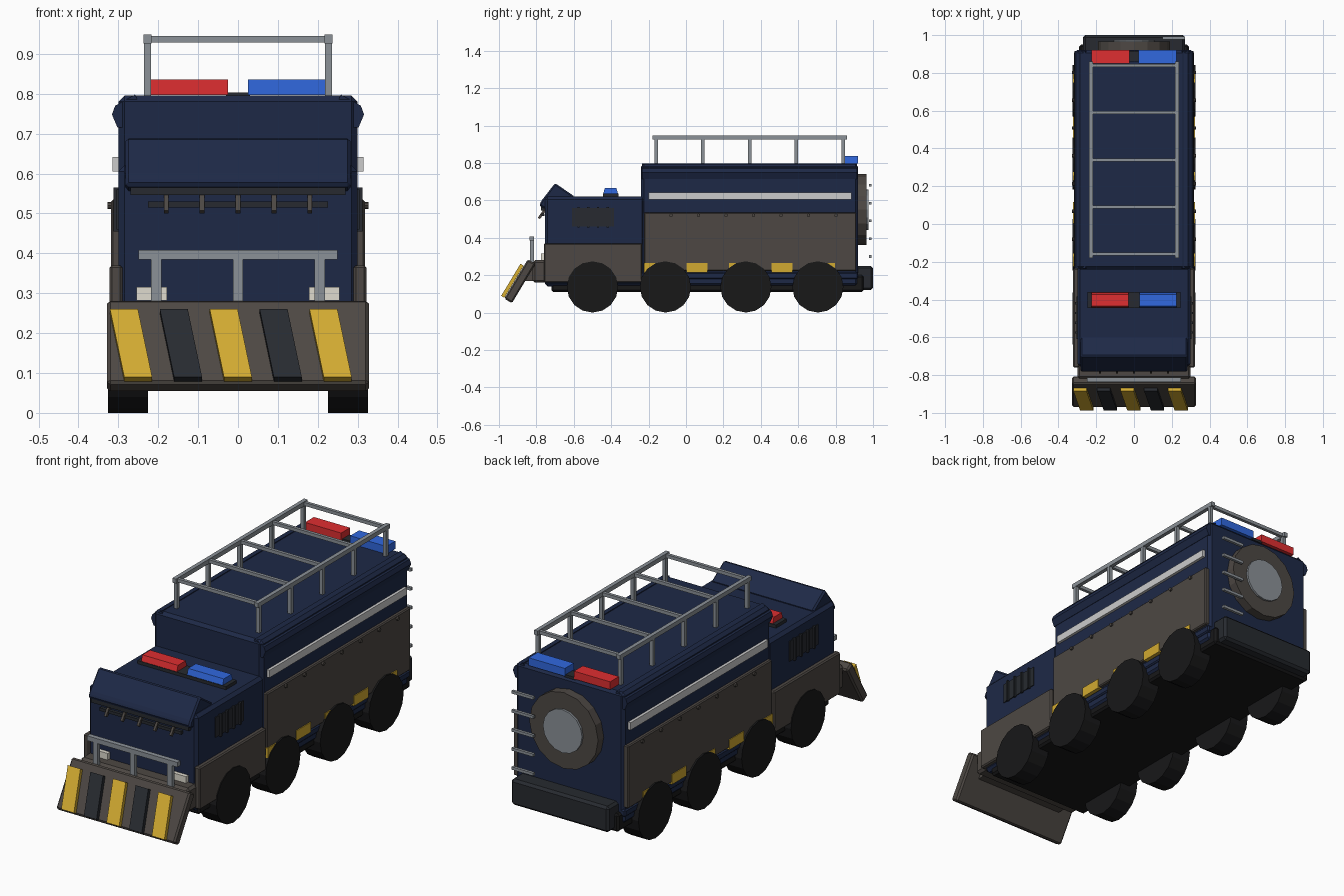
import bpy, bmesh
from math import radians, pi
from mathutils import Matrix, Vector

if "Cube" in bpy.data.objects:
    bpy.data.objects.remove(bpy.data.objects["Cube"])


def material(name, r, g, b):
    m = bpy.data.materials.new(name)
    m.diffuse_color = [(c / 255) ** 2.2 for c in (r, g, b)] + [1]
    m.use_nodes = True
    m.node_tree.nodes["Principled BSDF"].inputs["Base Color"].default_value = m.diffuse_color
    return m


NAVY = material("navy", 35, 45, 72)
ARMOR = material("armor", 78, 73, 69)
DARK = material("dark", 43, 46, 51)
BLACK = material("black", 30, 30, 31)
STEEL = material("steel", 138, 144, 150)
WHITE = material("white", 190, 192, 192)
LAMP = material("lamp", 222, 218, 205)
YELLOW = material("yellow", 208, 168, 52)
RED = material("red", 222, 50, 52)
BLUE = material("blue", 52, 104, 222)


def finish(name, bm, mat, bevel=0, matrix=None):
    if bevel:
        bmesh.ops.bevel(bm, geom=bm.edges[:], offset=bevel, segments=1, affect='EDGES')
    if matrix:
        bm.transform(matrix)
    bmesh.ops.recalc_face_normals(bm, faces=bm.faces[:])
    me = bpy.data.meshes.new(name)
    bm.to_mesh(me)
    bm.free()
    me.materials.append(mat)
    ob = bpy.data.objects.new(name, me)
    bpy.context.collection.objects.link(ob)
    return ob


def box(name, x, y, z, mat, bevel=0, tilt=0, shear=0):
    """Box from (min, max) ranges; tilt about x, shear moves x with height."""
    bm = bmesh.new()
    bmesh.ops.create_cube(bm, size=1)
    size = Vector((x[1] - x[0], y[1] - y[0], z[1] - z[0]))
    mid = Vector((x[0] + x[1], y[0] + y[1], z[0] + z[1])) / 2
    for v in bm.verts:
        v.co = v.co * size
        v.co.x += shear * v.co.z
    return finish(name, bm, mat, bevel,
                  Matrix.Translation(mid) @ Matrix.Rotation(radians(tilt), 4, 'X'))


def prism(name, pts, axis, lo, hi, mat, bevel=0):
    """Extrude a profile: axis 'X' takes (y, z) points, axis 'Y' takes (x, z)."""
    bm = bmesh.new()
    place = (lambda p: (lo, p[0], p[1])) if axis == 'X' else (lambda p: (p[0], lo, p[1]))
    face = bm.faces.new([bm.verts.new(place(p)) for p in pts])
    ext = bmesh.ops.extrude_face_region(bm, geom=[face])
    d = (hi - lo, 0, 0) if axis == 'X' else (0, hi - lo, 0)
    bmesh.ops.translate(bm, vec=d, verts=[g for g in ext['geom'] if isinstance(g, bmesh.types.BMVert)])
    return finish(name, bm, mat, bevel)


def cylinder(name, center, r, depth, axis, mat, sides=16, r2=None, bevel=0):
    bm = bmesh.new()
    bmesh.ops.create_cone(bm, cap_ends=True, segments=sides, radius1=r,
                          radius2=r if r2 is None else r2, depth=depth)
    rot = Matrix.Rotation(pi / 2, 4, 'Y') if axis == 'X' else Matrix.Rotation(-pi / 2, 4, 'X')
    return finish(name, bm, mat, bevel, Matrix.Translation(center) @ rot)


def sided(s, a, b):
    return tuple(sorted((s * a, s * b)))


# Main hull
box("chassis", (-0.29, 0.29), (-0.72, 0.95), (0.11, 0.2), BLACK, 0.01)
box("rear_body", (-0.3, 0.3), (-0.24, 0.92), (0.14, 0.795), NAVY, 0.015)
box("cab", (-0.3, 0.3), (-0.755, -0.22), (0.14, 0.62), NAVY, 0.015)
box("rear_bumper", (-0.27, 0.27), (0.9, 1.0), (0.12, 0.25), DARK, 0.012)
box("front_bumper", (-0.3, 0.3), (-0.82, -0.74), (0.16, 0.28), ARMOR, 0.012)

for s, side in ((1, "right"), (-1, "left")):
    # Armor and trim along the flank
    prism(side + "_roof_rail", [(s * 0.29, 0.715), (s * 0.302, 0.715), (s * 0.316, 0.748),
                                (s * 0.308, 0.77), (s * 0.258, 0.798), (s * 0.25, 0.78)],
          'Y', -0.235, 0.915, NAVY)
    box(side + "_body_armor", sided(s, 0.29, 0.318), (-0.225, 0.91), (0.222, 0.535), ARMOR, 0.005)
    box(side + "_sill", sided(s, 0.28, 0.308), (-0.24, 0.92), (0.18, 0.215), NAVY, 0.006)
    box(side + "_cab_armor", sided(s, 0.29, 0.322), (-0.76, -0.235), (0.16, 0.37), ARMOR, 0.006)
    box(side + "_white_stripe", sided(s, 0.29, 0.314), (-0.2, 0.885), (0.605, 0.642), WHITE)
    for i in range(5):
        y = -0.168 + 0.227 * i
        box(f"{side}_hazard_mark_{i}", sided(s, 0.3, 0.322), (y - 0.057, y + 0.057),
            (0.215, 0.265), YELLOW)
    for i in range(7):
        cylinder(f"{side}_bolt_{i}", (s * 0.32, -0.08 + 0.147 * i, 0.52), 0.009, 0.014, 'X', ARMOR, 8)

    # Barred cab window
    box(side + "_cab_window", sided(s, 0.29, 0.304), (-0.61, -0.385), (0.46, 0.56), DARK)
    for i in range(4):
        y = -0.575 + 0.052 * i
        box(f"{side}_window_bar_{i}", sided(s, 0.295, 0.312), (y - 0.006, y + 0.006), (0.455, 0.565), DARK)

    # Wheels
    for i, y in enumerate((-0.5, -0.11, 0.32, 0.705)):
        cylinder(f"{side}_wheel_{i}", (s * 0.276, y, 0.137), 0.137, 0.1, 'X', BLACK, 16)

    # Headlight
    box(side + "_headlight", sided(s, 0.178, 0.255), (-0.775, -0.74), (0.282, 0.315), LAMP)

    # Roof rack side
    box(side + "_rack_rail", sided(s, 0.217, 0.237), (-0.18, 0.86), (0.926, 0.948), STEEL)
    for i in range(5):
        y = -0.16 + 0.25 * i
        box(f"{side}_rack_post_{i}", sided(s, 0.218, 0.236), (y - 0.009, y + 0.009), (0.79, 0.935), STEEL)

    # Beacons, red on the left and blue on the right
    col = BLUE if s > 0 else RED
    box(side + "_rear_beacon", sided(s, 0.025, 0.225), (0.85, 0.92), (0.797, 0.836), col)
    prism(side + "_cab_beacon", [(-0.444, 0.63), (-0.362, 0.63), (-0.372, 0.665), (-0.434, 0.665)],
          'X', s * 0.028, s * 0.225, col)

for i in range(5):
    y = -0.16 + 0.25 * i
    box(f"rack_crossbar_{i}", (-0.228, 0.228), (y - 0.008, y + 0.008), (0.928, 0.945), STEEL)
box("cab_beacon_base", (-0.245, 0.245), (-0.445, -0.36), (0.61, 0.636), DARK)
box("rear_beacon_base", (-0.03, 0.03), (0.86, 0.915), (0.79, 0.803), DARK)

# Visor over the front, with slatted guard beneath
prism("visor", [(-0.785, 0.57), (-0.775, 0.595), (-0.70, 0.692), (-0.595, 0.62), (-0.74, 0.55)],
      'X', -0.282, 0.282, NAVY, 0.008)
box("visor_lip", (-0.27, 0.27), (-0.775, -0.74), (0.546, 0.568), DARK)
box("guard_bar", (-0.225, 0.225), (-0.772, -0.757), (0.515, 0.53), DARK)
for i in range(5):
    x = -0.18 + 0.09 * i
    box(f"guard_slat_{i}", (x - 0.006, x + 0.006), (-0.777, -0.763), (0.498, 0.556), ARMOR, tilt=-35)

# Push bar
box("push_bar_top", (-0.25, 0.25), (-0.836, -0.812), (0.384, 0.408), STEEL)
for i, x in enumerate((-0.205, 0, 0.205)):
    box(f"push_bar_post_{i}", (x - 0.013, x + 0.013), (-0.834, -0.814), (0.2, 0.39), STEEL)

# Plow blade with slanted warning stripes
LEAN = -31
box("plow_blade", (-0.328, 0.328), (-0.912, -0.864), (0.045, 0.29), ARMOR, 0.008, tilt=LEAN)
box("plow_mount", (-0.25, 0.25), (-0.87, -0.78), (0.17, 0.23), ARMOR)
for i in range(5):
    x = -0.268 + 0.125 * i
    box(f"plow_stripe_{i}", (x - 0.035, x + 0.035), (-0.938, -0.918), (0.07, 0.27),
        DARK if i % 2 else YELLOW, tilt=LEAN, shear=-0.18)

# Spare wheel and ladder rungs at the rear
cylinder("spare_tire", (0, 0.94, 0.55), 0.19, 0.05, 'Y', ARMOR, 16)
cylinder("spare_hub", (0, 0.96, 0.55), 0.108, 0.03, 'Y', STEEL, 16)
for i in range(5):
    z = 0.3 + 0.095 * i
    box(f"ladder_rung_{i}", (0.15, 0.27), (0.978, 0.992), (z - 0.007, z + 0.007), STEEL)
